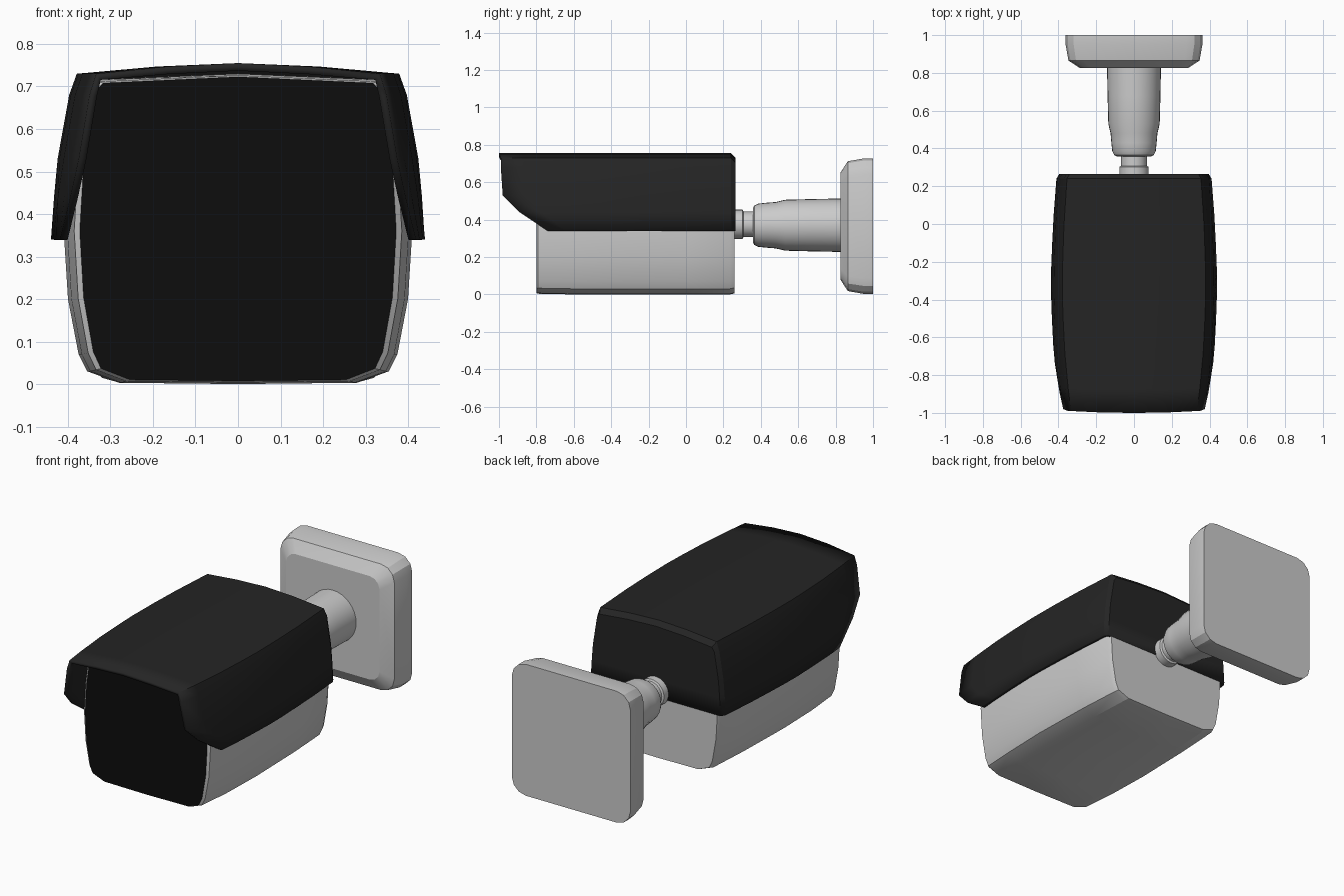
import bpy, bmesh, math

if "Cube" in bpy.data.objects:
    bpy.data.objects.remove(bpy.data.objects["Cube"])


def material(name, v):
    m = bpy.data.materials.new(name)
    m.diffuse_color = (v, v, v, 1)
    m.use_nodes = True
    m.node_tree.nodes["Principled BSDF"].inputs["Base Color"].default_value = m.diffuse_color
    return m


def make(name, rings, closed=True, caps=(True, True), mats=(), angle=20):
    """Skin a list of point rings; the caps close the first and last ring."""
    bm = bmesh.new()
    rows = [[bm.verts.new(p) for p in r] for r in rings]
    n = len(rows[0])
    for a, b in zip(rows, rows[1:]):
        for i in range(n if closed else n - 1):
            j = (i + 1) % n
            bm.faces.new((a[i], a[j], b[j], b[i]))
    for use, row, index in ((caps[0], rows[0], 1), (caps[1], rows[-1], 0)):
        if use:
            f = bm.faces.new(row)
            f.material_index = index if len(mats) > 1 else 0
    bmesh.ops.recalc_face_normals(bm, faces=bm.faces)
    me = bpy.data.meshes.new(name)
    bm.to_mesh(me)
    bm.free()
    for m in mats:
        me.materials.append(m)
    ob = bpy.data.objects.new(name, me)
    bpy.context.collection.objects.link(ob)
    bpy.ops.object.select_all(action='DESELECT')
    ob.select_set(True)
    bpy.context.view_layer.objects.active = ob
    bpy.ops.object.shade_smooth_by_angle(angle=math.radians(angle))
    return ob


def mirror(half):
    """Half profile starting on the centre line -> full profile."""
    return [(-x, z) for x, z in reversed(half[1:])] + half


BULGE = [(-1.0, .875), (-.97, .885), (-.8, .94), (-.6, .98), (-.35, 1),
         (-.25, .998), (0, .975), (.26, .93)]


def bulge(y):
    """Plan-view swelling of the camera along its length."""
    for (a, u), (b, v) in zip(BULGE, BULGE[1:]):
        if y <= b:
            return u + (v - u) * (y - a) / (b - a)
    return BULGE[-1][1]


hood_black = material("hood_black", .018)
glass_black = material("glass_black", .004)
shell_grey = material("shell_grey", .6)

# Camera body with a black front face
half = [(0, 0), (.28, .003), (.355, .03), (.375, .07), (.40, .2), (.41, .36),
        (.40, .52), (.375, .69), (.35, .715)]
section = [(-x, z) for x, z in reversed(half[1:])] + half + [(0, .73)]
stations = [(-.8, .908, .98), (-.79, .94, .99), (-.6, .98, 1), (-.35, 1, 1),
            (0, .975, 1), (.235, .935, 1), (.259, .91, .985)]
make("camera_body",
     [[(x * s, y, .365 + (z - .365) * k) for x, z in section] for y, s, k in stations],
     mats=(shell_grey, glass_black))

# Sun hood: open shell with swept front edge and closed back
hood = mirror([(0, .755), (.19, .747), (.38, .73), (.398, .68), (.425, .53),
               (.433, .44), (.44, .34)])
front = {.755: -1, .747: -.998, .73: -.99, .68: -.99, .53: -.98, .44: -.89, .34: -.74}
rings = []
for t in (0, .1, .25, .4, .5, .65, .8, 1):
    ring = []
    for x, z in hood:
        y = front[z] + (.24 - front[z]) * t
        ring.append((x * bulge(y), y, z))
    rings.append(ring)
rings.append([(x * .9, .264, z - .025 * (z > .7)) for x, z in hood])
visor = make("sun_hood", rings, closed=False, caps=(False, True), mats=(hood_black,))
mod = visor.modifiers.new("thickness", 'SOLIDIFY')
mod.thickness = .018
mod.offset = -1

# Swivel neck and tapered arm, turned around the y axis
def turned(name, profile, z0, n=32):
    make(name, [[(r * math.cos(i * math.tau / n), y, z0 + r * math.sin(i * math.tau / n))
                 for i in range(n)] for y, r in profile], angle=35)


turned("swivel_neck", [(.25, .078), (.303, .078), (.308, .068), (.38, .068)], .375)
turned("mount_arm", [(.357, .09), (.365, .105), (.385, .115), (.43, .12), (.48, .124),
                     (.53, .136), (.68, .14), (.84, .143)], .37)

# Wall plate with rounded corners and a stepped chamfer
def plate_ring(y, h, r):
    pts = []
    for cx, cz, start in ((1, 1, 0), (-1, 1, 90), (-1, -1, 180), (1, -1, 270)):
        for k in range(4):
            a = math.radians(start + 30 * k)
            pts.append((cx * (h - r) + r * math.cos(a), y, .365 + cz * (h - r) + r * math.sin(a)))
    return pts


make("wall_plate", [plate_ring(*p) for p in
                    ((1, .362, .085), (.95, .362, .085), (.865, .347, .08), (.825, .285, .06))])
